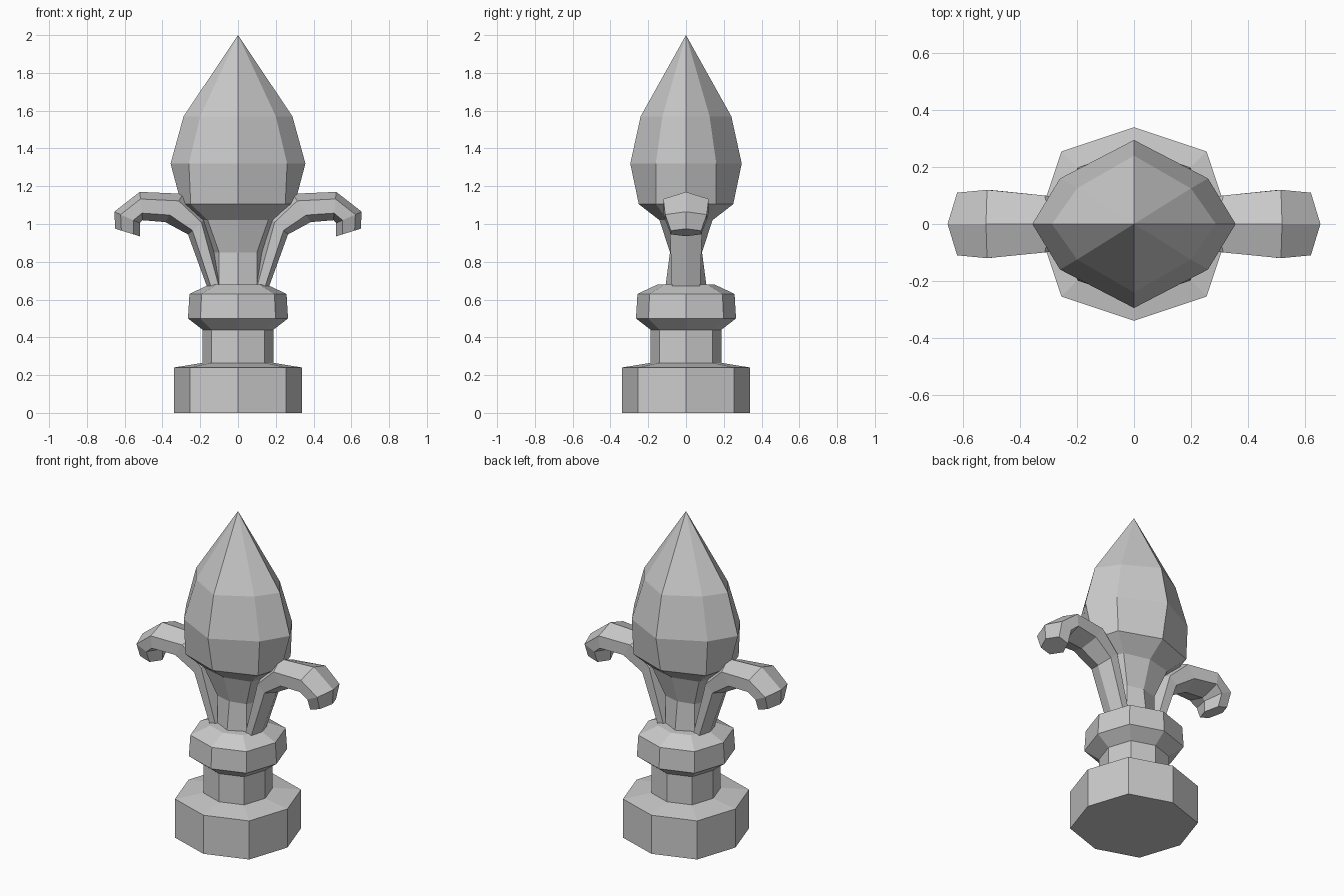
import bpy, bmesh

if "Cube" in bpy.data.objects:
    bpy.data.objects.remove(bpy.data.objects["Cube"])


def loft(name, rings, apex=None):
    """Skin rings of points, closing the ends with a cap or a point."""
    bm = bmesh.new()
    loops = [[bm.verts.new(p) for p in ring] for ring in rings]
    n = len(loops[0])
    for a, b in zip(loops, loops[1:]):
        for i in range(n):
            j = (i + 1) % n
            bm.faces.new((a[i], a[j], b[j], b[i]))
    bm.faces.new(loops[0][::-1])
    if apex:
        tip = bm.verts.new(apex)
        for i in range(n):
            bm.faces.new((loops[-1][i], loops[-1][(i + 1) % n], tip))
    else:
        bm.faces.new(loops[-1])
    bmesh.ops.recalc_face_normals(bm, faces=bm.faces)
    mesh = bpy.data.meshes.new(name)
    bm.to_mesh(mesh)
    bm.free()
    obj = bpy.data.objects.new(name, mesh)
    bpy.context.collection.objects.link(obj)
    return obj


def octagon(z, ax, ay, dx, dy):
    """Eight points: ax, ay on the axes and dx, dy on the diagonals."""
    return [(ax, 0, z), (dx, dy, z), (0, ay, z), (-dx, dy, z),
            (-ax, 0, z), (-dx, -dy, z), (0, -ay, z), (dx, -dy, z)]


def hexagon(top, low, w):
    """Hexagon spanning two points in the xz plane, w wide to each side."""
    def at(t, y):
        return (top[0] + (low[0] - top[0]) * t, y, top[1] + (low[1] - top[1]) * t)
    return [at(0, 0), at(.25, w), at(.75, w), at(1, 0), at(.75, -w), at(.25, -w)]


# Octagonal base, neck and collar
profile = [(.34, 0), (.34, .24), (.187, .265), (.187, .44),
           (.265, .50), (.257, .63), (.15, .68)]
loft("base", [octagon(z, r, r, r * .75, r * .75) for r, z in profile])

# Stem flaring into the flattened pointed bud
loft("stem_and_bud", [octagon(*r) for r in [
    (.66, .13, .11, .10, .06),
    (.85, .13, .085, .10, .06),
    (1.02, .20, .14, .16, .10),
    (1.105, .30, .25, .25, .16),
    (1.32, .357, .295, .26, .16),
    (1.57, .288, .24, .20, .125)]], apex=(0, 0, 2))

# Curled side arms, mirrored
arm = loft("side_arms", [hexagon(*r) for r in [
    ((.08, .67), (.165, .67), .075),
    ((.17, 1.03), (.265, .945), .085),
    ((.29, 1.16), (.385, 1.01), .10),
    ((.52, 1.17), (.505, 1.02), .12),
    ((.655, 1.065), (.52, 1.005), .11),
    ((.65, .975), (.52, .935), .08)]])
arm.modifiers.new("mirror", 'MIRROR')
